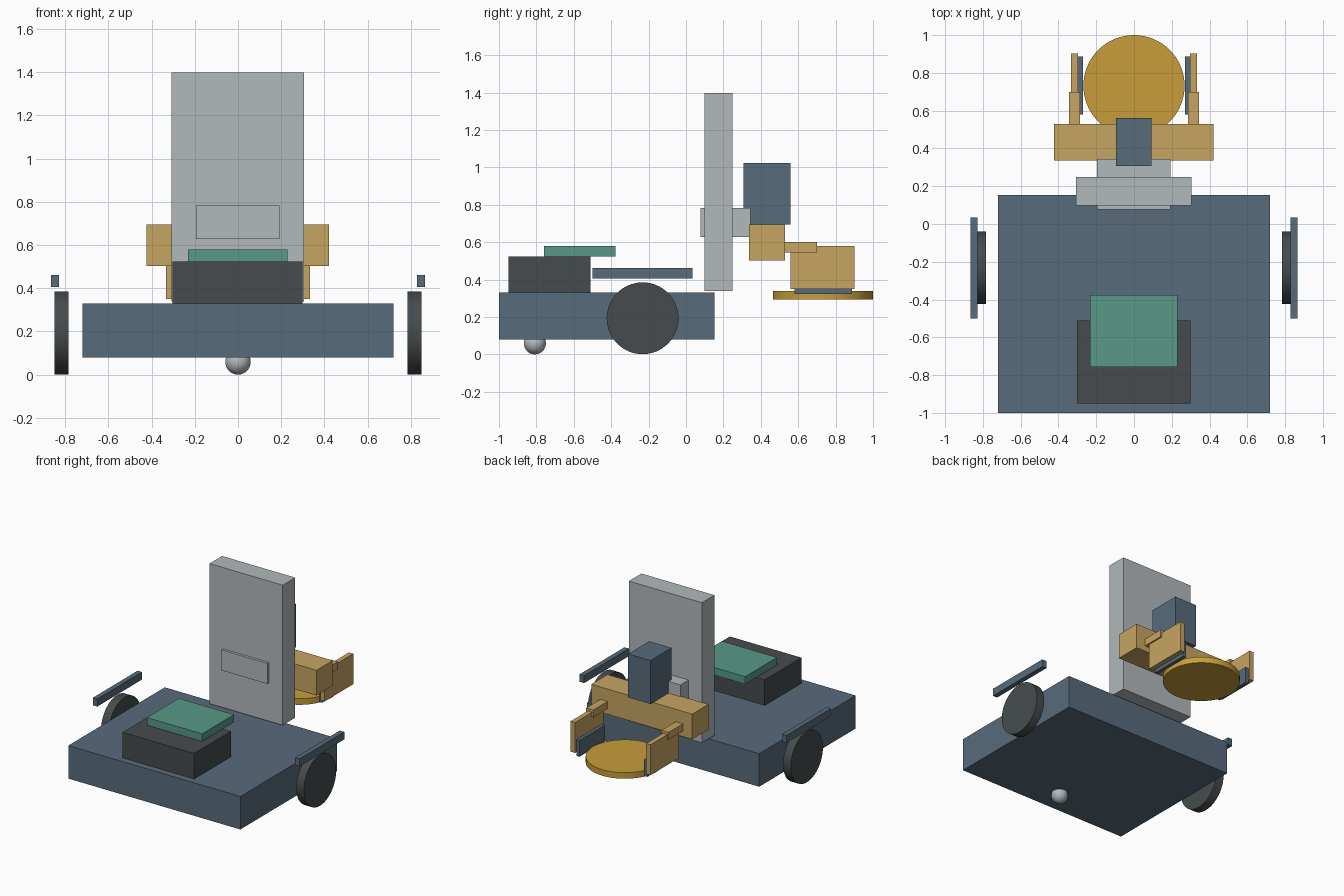
import bpy, math

if "Cube" in bpy.data.objects:
    bpy.data.objects.remove(bpy.data.objects["Cube"])


def make_mat(name, r, g, b):
    lin = [((c / 255 + 0.055) / 1.055) ** 2.4 for c in (r, g, b)]
    m = bpy.data.materials.new(name)
    m.diffuse_color = (*lin, 1)
    m.use_nodes = True
    m.node_tree.nodes["Principled BSDF"].inputs["Base Color"].default_value = m.diffuse_color
    return m


SLATE = make_mat("slate blue", 88, 107, 123)
DARK = make_mat("charcoal", 70, 75, 77)
GREY = make_mat("light grey", 178, 184, 187)
GREEN = make_mat("sea green", 88, 153, 134)
TAN = make_mat("tan", 199, 165, 98)
GOLD = make_mat("gold", 199, 158, 58)


def box(name, mat, x, y, z):
    """Box from (min, max) ranges."""
    lo, hi = zip(x, y, z)
    bpy.ops.mesh.primitive_cube_add(size=1, location=[(a + b) / 2 for a, b in zip(lo, hi)])
    ob = bpy.context.object
    ob.scale = [b - a for a, b in zip(lo, hi)]
    bpy.ops.object.transform_apply(location=False, rotation=False, scale=True)
    ob.name = name
    ob.data.materials.append(mat)


def pair(name, mat, x, y, z):
    """Same box on both sides of x = 0."""
    box(name + "_right", mat, x, y, z)
    box(name + "_left", mat, (-x[1], -x[0]), y, z)


def cylinder(name, mat, radius, depth, loc, rot=(0, 0, 0)):
    bpy.ops.mesh.primitive_cylinder_add(vertices=64, radius=radius, depth=depth,
                                        location=loc, rotation=rot)
    bpy.ops.object.shade_smooth_by_angle(angle=math.radians(30))
    ob = bpy.context.object
    ob.name = name
    ob.data.materials.append(mat)


# Drive base: chassis, wheels, caster ball, side rails
box("chassis", SLATE, (-0.72, 0.72), (-1.0, 0.153), (0.08, 0.33))
for side, s in (("right", 1), ("left", -1)):
    cylinder("wheel_" + side, DARK, 0.192, 0.065, (s * 0.817, -0.232, 0.193),
             (0, math.pi / 2, 0))
pair("side_rail", SLATE, (0.828, 0.865), (-0.5, 0.035), (0.405, 0.462))
bpy.ops.mesh.primitive_uv_sphere_add(segments=32, ring_count=16, radius=0.059,
                                     location=(0, -0.808, 0.059))
bpy.ops.object.shade_smooth()
bpy.context.object.name = "caster_ball"
bpy.context.object.data.materials.append(GREY)

# Electronics on the deck
box("battery", DARK, (-0.302, 0.298), (-0.95, -0.51), (0.33, 0.523))
box("control_board", GREEN, (-0.232, 0.23), (-0.758, -0.376), (0.523, 0.58))

# Lift mast and carriage
box("mast", GREY, (-0.307, 0.305), (0.098, 0.248), (0.338, 1.398))
box("carriage", GREY, (-0.195, 0.192), (0.078, 0.345), (0.628, 0.783))

# Gripper: crossbar, motor, links, fingers, pads
box("gripper_crossbar", TAN, (-0.423, 0.421), (0.337, 0.53), (0.503, 0.694))
box("gripper_motor", SLATE, (-0.095, 0.092), (0.308, 0.56), (0.694, 1.023))
pair("finger_link", TAN, (0.286, 0.345), (0.53, 0.70), (0.545, 0.60))
pair("finger", TAN, (0.297, 0.334), (0.56, 0.902), (0.35, 0.58))
pair("finger_pad", SLATE, (0.271, 0.297), (0.58, 0.887), (0.322, 0.445))

# Disc held between the fingers
cylinder("held_disc", GOLD, 0.268, 0.046, (0, 0.732, 0.317))
